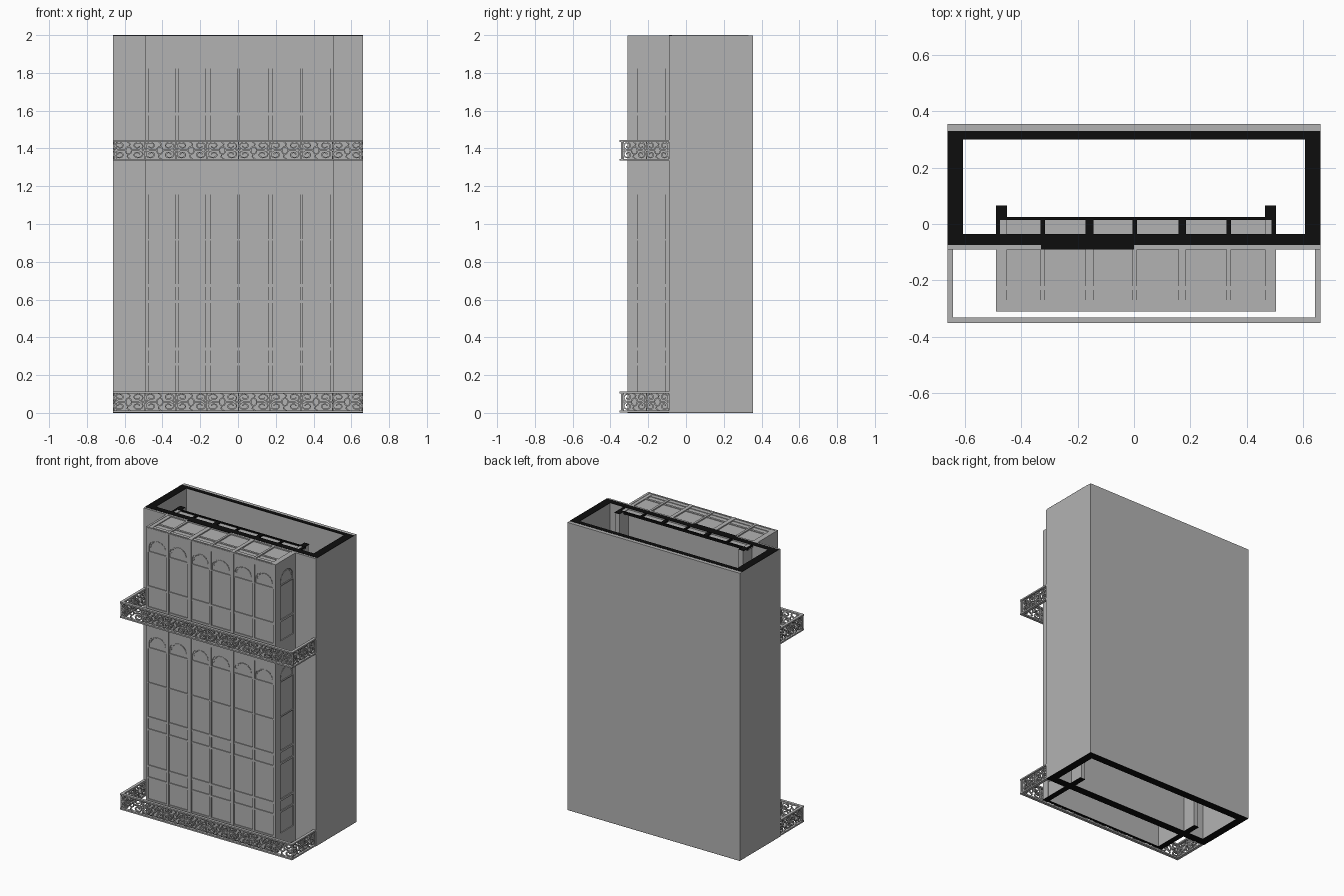
import bpy, bmesh, math
from mathutils import Vector

if "Cube" in bpy.data.objects:
    bpy.data.objects.remove(bpy.data.objects["Cube"], do_unlink=True)


def material(name, value):
    m = bpy.data.materials.new(name)
    m.use_nodes = True
    col = (value, value, value, 1)
    m.diffuse_color = col
    m.node_tree.nodes["Principled BSDF"].inputs["Base Color"].default_value = col
    return m


GREY = material("stone grey", 0.45)
BLACK = material("cut edge black", 0.004)

LEFT, RIGHT, FRONT, BACK = -0.49, 0.505, -0.31, 0.355
HALF, WALL, WALL_FRONT = 0.662, 0.055, -0.09


def finish(bm, name, mat=GREY):
    bmesh.ops.recalc_face_normals(bm, faces=bm.faces)
    me = bpy.data.meshes.new(name)
    bm.to_mesh(me)
    bm.free()
    me.materials.append(mat)
    ob = bpy.data.objects.new(name, me)
    bpy.context.collection.objects.link(ob)
    return ob


def prism(bm, pts, d0, d1, place):
    """Extrude a (u, z) outline from depth d0 to d1 on a placed face."""
    a = [bm.verts.new(place(u, z, d0)) for u, z in pts]
    b = [bm.verts.new(place(u, z, d1)) for u, z in pts]
    bm.faces.new(a)
    bm.faces.new(b[::-1])
    for i in range(len(pts)):
        j = (i + 1) % len(pts)
        bm.faces.new((a[i], b[i], b[j], a[j]))


def plate(bm, u0, u1, z0, z1, d0, d1, place):
    prism(bm, [(u0, z0), (u1, z0), (u1, z1), (u0, z1)], d0, d1, place)


def flat(u, v, d):
    return Vector((u, v, d))


def front_at(y):
    return lambda u, z, d: Vector((u, y + d, z))


def side_at(x, s):
    return lambda u, z, d: Vector((x - s * d, u, z))


def ribbon(bm, pts, width, d0, d1, place):
    """Flat strip of constant width following a polyline."""
    rows = []
    for i, p in enumerate(pts):
        t = Vector(pts[min(i + 1, len(pts) - 1)]) - Vector(pts[max(i - 1, 0)])
        n = Vector((-t.y, t.x)).normalized() * width / 2
        l, r = Vector(p) + n, Vector(p) - n
        rows.append([bm.verts.new(place(q.x, q.y, d))
                     for q, d in ((l, d0), (r, d0), (r, d1), (l, d1))])
    for a, b in zip(rows, rows[1:]):
        for k in range(4):
            bm.faces.new((a[k], a[(k + 1) % 4], b[(k + 1) % 4], b[k]))
    bm.faces.new(rows[0])
    bm.faces.new(rows[-1][::-1])


def arc(cu, cz, ru, rz, a0, a1, n, shrink=1.0):
    out = []
    for i in range(n + 1):
        f = i / n
        a = math.radians(a0 + (a1 - a0) * f)
        k = 1 + (shrink - 1) * f
        out.append((cu + ru * k * math.cos(a), cz + rz * k * math.sin(a)))
    return out


# Hollow main block, open above and below
def ring(bm, x, y0, y1, ix, iy0, iy1, z0, z1):
    plate(bm, -x, -ix, y0, y1, z0, z1, flat)
    plate(bm, ix, x, y0, y1, z0, z1, flat)
    plate(bm, -ix, ix, y0, iy0, z0, z1, flat)
    plate(bm, -ix, ix, iy1, y1, z0, z1, flat)


inner = (HALF - WALL, WALL_FRONT + WALL, BACK - WALL)
bm = bmesh.new()
ring(bm, HALF, WALL_FRONT, BACK, *inner, 0.002, 1.998)
finish(bm, "main_block")

# Dark cut edges of the block
bm = bmesh.new()
ring(bm, HALF, -0.075, 0.33, *inner, 1.998, 2.0)
plate(bm, -0.33, 0, WALL_FRONT, -0.075, 1.998, 2.0, flat)
finish(bm, "block_top_edge", BLACK)
bm = bmesh.new()
ring(bm, HALF, WALL_FRONT, BACK, *inner, 0, 0.002)
finish(bm, "block_bottom_edge", BLACK)

# Projecting bay: thin front wall, thick sides running into the block
SIDE = 0.04
bm = bmesh.new()
for x0, x1 in ((LEFT + 0.008, LEFT + SIDE), (RIGHT - SIDE, RIGHT - 0.008)):
    plate(bm, x0, x1, FRONT + 0.008, 0.065, 0.002, 1.996, flat)
plate(bm, LEFT + SIDE, RIGHT - SIDE, FRONT + 0.008, FRONT + 0.018, 0.002, 1.99, flat)
finish(bm, "bay_walls")
bm = bmesh.new()
for x0, x1 in ((LEFT, LEFT + SIDE), (RIGHT - SIDE, RIGHT)):
    plate(bm, x0, x1, FRONT, 0.065, 0, 0.002, flat)
    plate(bm, x0, x1, 0.02, 0.065, 1.996, 1.999, flat)
plate(bm, LEFT, RIGHT, FRONT, FRONT + 0.018, 0, 0.002, flat)
finish(bm, "bay_cut_edges", BLACK)

# Front mullions
MULLIONS = [(LEFT, -0.475), (-0.332, -0.316), (-0.172, -0.143), (-0.005, 0.01),
            (0.158, 0.184), (0.328, 0.344), (0.488, RIGHT)]
front = front_at(FRONT)
bm = bmesh.new()
for x0, x1 in MULLIONS:
    plate(bm, x0, x1, 0.002, 1.998, 0, 0.012, front)
finish(bm, "bay_mullions")

# Corner posts of the bay sides
sides = [side_at(LEFT, -1), side_at(RIGHT, 1)]
bm = bmesh.new()
for place in sides:
    plate(bm, FRONT + 0.001, -0.257, 0.002, 1.998, 0, 0.012, place)
    plate(bm, -0.11, WALL_FRONT + 0.01, 0.002, 1.998, 0, 0.012, place)
finish(bm, "bay_side_posts")

# Cross rails and arched heads of every window strip
RAILS = [(0.002, 0.11), (0.25, 0.263), (0.33, 0.345), (0.583, 0.597), (0.667, 0.682),
         (0.913, 0.92), (1.155, 1.163), (1.29, 1.445), (1.575, 1.59), (1.823, 1.831),
         (1.957, 1.998)]
HEADS = [(1.163, 1.29), (1.831, 1.957)]
strips = [(a[1], b[0], front) for a, b in zip(MULLIONS, MULLIONS[1:])]
strips += [(-0.257, -0.11, place) for place in sides]
rails, heads, trims = bmesh.new(), bmesh.new(), bmesh.new()
for u0, u1, place in strips:
    for z0, z1 in RAILS:
        plate(rails, u0, u1, z0, z1, 0.002, 0.012, place)
    mid, r = (u0 + u1) / 2, (u1 - u0) / 2 - 0.006
    for z0, z1 in HEADS:
        spring = z0 + 0.028
        curve = arc(mid, spring, r, 0.06, 180, 0, 16)
        outline = [(u0, z0), (mid - r, z0)] + curve + [(mid + r, z0), (u1, z0),
                                                     (u1, z1), (u0, z1)]
        prism(heads, outline, 0.003, 0.011, place)
        # scalloped trim hanging below the arch
        scallop = arc(mid, spring, r - 0.007, 0.053, 180, 0, 32)
        scallop = [(mid + (u - mid) * k, spring + (z - spring) * k)
                   for i, (u, z) in enumerate(scallop) for k in [1 - 0.07 * (i % 2)]]
        ribbon(trims, scallop, 0.005, 0.005, 0.01, place)
finish(rails, "window_rails")
finish(heads, "arched_window_heads")
finish(trims, "arch_scallop_trim")

# Bay roof with ribs and raised borders
bm = bmesh.new()
plate(bm, LEFT, RIGHT, FRONT + 0.002, 0.02, 1.982, 1.99, flat)
for y0, y1 in ((FRONT, -0.27), (-0.235, -0.22)):
    plate(bm, LEFT, RIGHT, y0, y1, 1.988, 1.994, flat)
for x0, x1 in MULLIONS:
    plate(bm, x0, x1, FRONT, -0.035, 1.988, 1.998, flat)
finish(bm, "bay_roof")
bm = bmesh.new()
for x0, x1 in MULLIONS:
    plate(bm, x0, x1, -0.035, 0.02, 1.988, 1.998, flat)
plate(bm, LEFT, RIGHT, 0.014, 0.024, 1.982, 1.999, flat)
finish(bm, "bay_roof_cut_edges", BLACK)


# Balcony railings with scrolled openwork
def lattice(bm, u0, u1, z, count, place):
    w = (u1 - u0) / count
    d0, d1 = 0.008, 0.018
    for i in range(count):
        c = u0 + w * (i + 0.5)
        plate(bm, c - w / 2, c - w / 2 + 0.006, z, z + 0.11, d0, d1, place)
        ribbon(bm, arc(c, z + 0.055, 0.016, 0.02, 0, 360, 14), 0.007, d0, d1, place)
        for s in (-1, 1):
            for cz, t in ((0.033, 1), (0.079, -1)):
                start = 90 * t
                turn = start - s * t * 450
                ribbon(bm, arc(c + s * w * 0.29, z + cz, w * 0.19, 0.023, start, turn, 20, 0.3),
                       0.007, d0, d1, place)
            ribbon(bm, [(c + s * 0.015, z + 0.055), (c + s * w / 2, z + 0.055)],
                   0.007, d0, d1, place)
            ribbon(bm, [(c, z + 0.055 + s * 0.018), (c + s * 0.008, z + 0.055 + s * 0.034),
                        (c - s * 0.012, z + 0.055 + s * 0.05)], 0.007, d0, d1, place)
    plate(bm, u1 - 0.006, u1, z, z + 0.11, d0, d1, place)
    for z0, z1 in ((z, z + 0.01), (z + 0.1, z + 0.11)):
        plate(bm, u0, u1, z0, z1, 0, 0.02, place)


for name, z in (("lower", 0.003), ("upper", 1.335)):
    bm = bmesh.new()
    lattice(bm, -HALF, HALF, z, 8, front_at(-0.352))
    for s in (-1, 1):
        lattice(bm, -0.334, WALL_FRONT, z, 2, side_at(s * HALF, s))
    finish(bm, name + "_balcony_railing")
